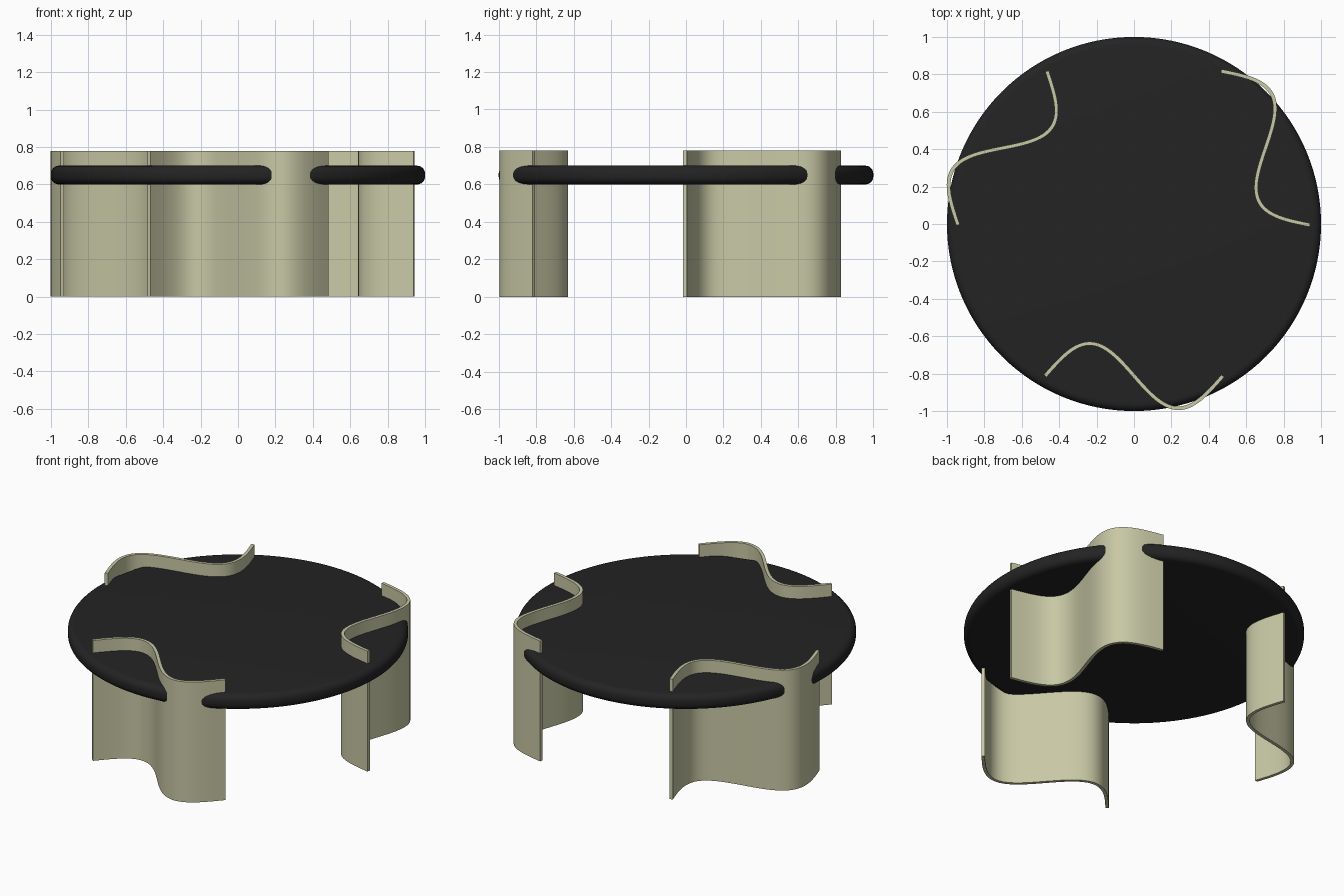
import bpy
import bmesh
import math
from mathutils import Matrix, Vector

cube = bpy.data.objects.get("Cube")
if cube:
    bpy.data.objects.remove(cube, do_unlink=True)


def make_material(name, colour):
    mat = bpy.data.materials.new(name)
    mat.use_nodes = True
    mat.diffuse_color = colour
    mat.node_tree.nodes["Principled BSDF"].inputs["Base Color"].default_value = colour
    return mat


def make_object(name, bm, mat):
    bmesh.ops.recalc_face_normals(bm, faces=bm.faces)
    mesh = bpy.data.meshes.new(name)
    bm.to_mesh(mesh)
    bm.free()
    mesh.materials.append(mat)
    obj = bpy.data.objects.new(name, mesh)
    bpy.context.collection.objects.link(obj)
    bpy.ops.object.select_all(action="DESELECT")
    obj.select_set(True)
    bpy.context.view_layer.objects.active = obj
    bpy.ops.object.shade_smooth_by_angle(angle=math.radians(35))
    return obj


black = make_material("black top", (0.017, 0.017, 0.017, 1))
cream = make_material("pale olive", (0.58, 0.58, 0.38, 1))

# Round table top with a soft rim
TOP_LOW, TOP_HIGH = 0.6, 0.7
bm = bmesh.new()
bmesh.ops.create_cone(bm, cap_ends=True, segments=128, radius1=1, radius2=1,
                      depth=TOP_HIGH - TOP_LOW,
                      matrix=Matrix.Translation((0, 0, (TOP_LOW + TOP_HIGH) / 2)))
rim = [e for e in bm.edges if abs(e.verts[0].co.z - e.verts[1].co.z) < 0.001]
bmesh.ops.bevel(bm, geom=rim, offset=0.042, segments=6, profile=0.5, affect="EDGES")
make_object("table_top", bm, black)

# Wavy leg panels: one full sine wave, thickened along its normal
HALF_WIDTH, WAVE, OFFSET = 0.475, 0.173, -0.812
THICKNESS, HEIGHT, STEPS = 0.02, 0.78, 64


def make_leg(name, angle):
    turn = Matrix.Rotation(angle, 4, "Z")
    bm = bmesh.new()
    sides = ([], [])
    for i in range(STEPS + 1):
        x = HALF_WIDTH * (2 * i / STEPS - 1)
        phase = math.pi * x / HALF_WIDTH
        slope = -WAVE * math.pi / HALF_WIDTH * math.cos(phase)
        centre = Vector((x, OFFSET - WAVE * math.sin(phase), 0))
        normal = Vector((-slope, 1, 0)).normalized() * THICKNESS / 2
        sides[0].append(bm.verts.new(turn @ (centre + normal)))
        sides[1].append(bm.verts.new(turn @ (centre - normal)))
    base = [bm.faces.new((sides[0][i], sides[0][i + 1], sides[1][i + 1], sides[1][i]))
            for i in range(STEPS)]
    raised = bmesh.ops.extrude_face_region(bm, geom=base, use_keep_orig=True)
    top = [g for g in raised["geom"] if isinstance(g, bmesh.types.BMVert)]
    bmesh.ops.translate(bm, verts=top, vec=(0, 0, HEIGHT))
    make_object(name, bm, cream)


for n, name in enumerate(("front_leg", "back_left_leg", "back_right_leg")):
    make_leg(name, n * math.tau / 3)
